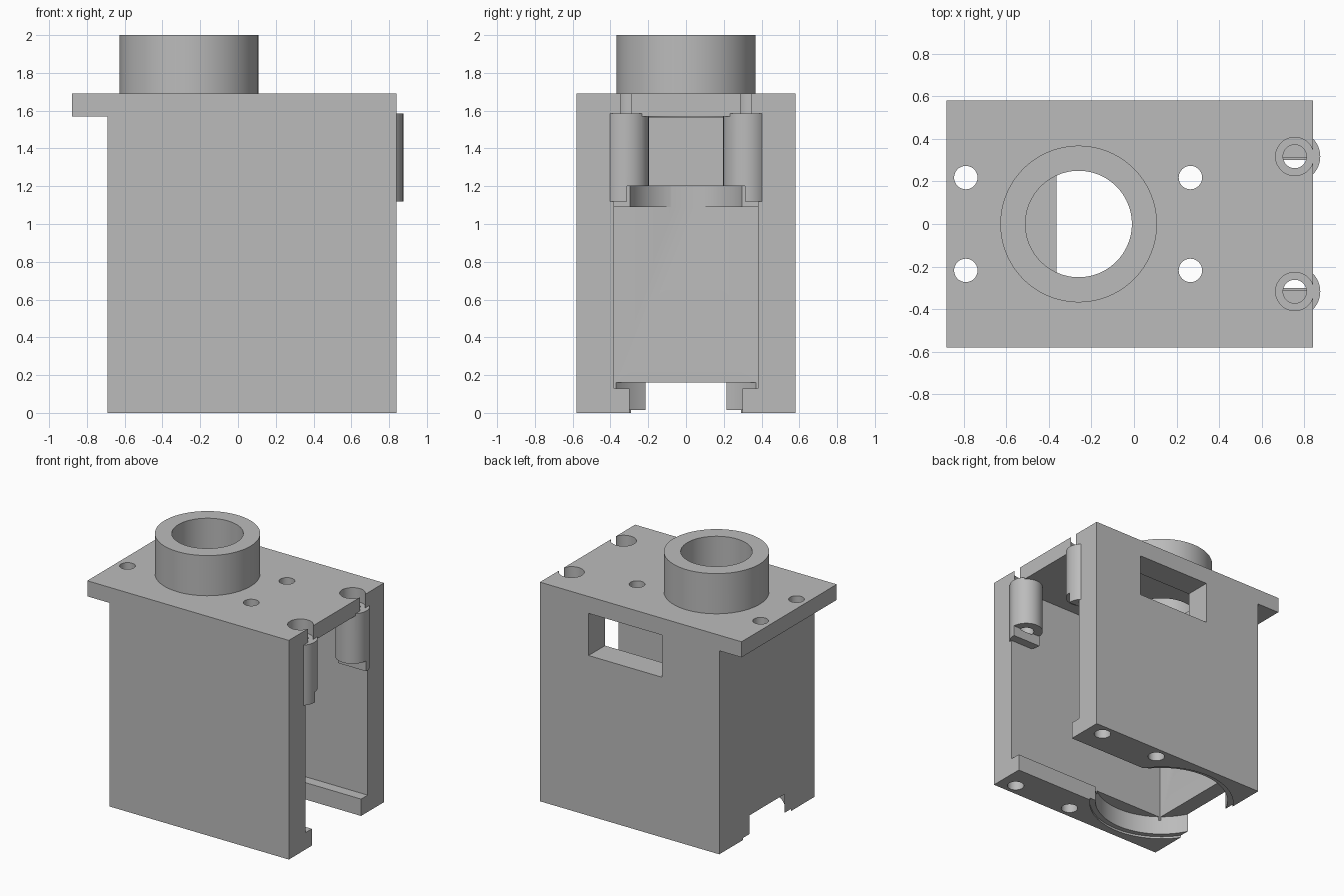
import bpy, bmesh, math
from mathutils import Matrix

if "Cube" in bpy.data.objects:
    bpy.data.objects.remove(bpy.data.objects["Cube"], do_unlink=True)

grey = bpy.data.materials.new("plain grey")
grey.use_nodes = True
COLOUR = (0.5, 0.5, 0.5, 1)
grey.diffuse_color = COLOUR
grey.node_tree.nodes["Principled BSDF"].inputs["Base Color"].default_value = COLOUR


def finish(bm, name):
    bmesh.ops.recalc_face_normals(bm, faces=bm.faces)
    mesh = bpy.data.meshes.new(name)
    bm.to_mesh(mesh)
    bm.free()
    mesh.materials.append(grey)
    obj = bpy.data.objects.new(name, mesh)
    bpy.context.collection.objects.link(obj)
    return obj


def box(name, x, y, z):
    bm = bmesh.new()
    bmesh.ops.create_cube(bm, size=1)
    for v in bm.verts:
        for i, (lo, hi) in enumerate((x, y, z)):
            v.co[i] = hi if v.co[i] > 0 else lo
    return finish(bm, name)


def cylinder(name, x, y, r, z, sides=48):
    bm = bmesh.new()
    bmesh.ops.create_cone(bm, cap_ends=True, segments=sides, radius1=r, radius2=r,
                          depth=z[1] - z[0],
                          matrix=Matrix.Translation((x, y, (z[0] + z[1]) / 2)))
    return finish(bm, name)


def combine(target, other, operation):
    mod = target.modifiers.new("combine", "BOOLEAN")
    mod.operation, mod.solver, mod.object = operation, "EXACT", other
    bpy.ops.object.select_all(action="DESELECT")
    bpy.context.view_layer.objects.active = target
    target.select_set(True)
    bpy.ops.object.modifier_apply(modifier=mod.name)
    bpy.data.objects.remove(other, do_unlink=True)


def cut(target, other):
    combine(target, other, "DIFFERENCE")


def join(target, other):
    combine(target, other, "UNION")


LEFT, RIGHT, BACK = -0.69, 0.84, -0.565
CEILING, TOP = 1.57, 1.69
AXIS = -0.26

# Outer shell with the overhanging top plate
bm = bmesh.new()
profile = [(LEFT, 0), (RIGHT, 0), (RIGHT, TOP), (-0.88, TOP), (-0.88, CEILING), (LEFT, CEILING)]
face = bm.faces.new([bm.verts.new((x, -0.58, z)) for x, z in profile])
side = bmesh.ops.extrude_face_region(bm, geom=[face])["geom"]
bmesh.ops.translate(bm, vec=(0, 1.16, 0),
                    verts=[g for g in side if isinstance(g, bmesh.types.BMVert)])
housing = finish(bm, "housing")

# Inner cavity, bottom slot between the lips, round bottom recess
cut(housing, box("cavity", (BACK, 1), (-0.38, 0.38), (0.13, CEILING)))
cut(housing, box("slot", (BACK, 1), (-0.3, 0.3), (-0.1, 0.2)))
cut(housing, cylinder("recess", AXIS, 0, 0.48, (-0.1, 0.16), 96))
cut(housing, cylinder("recess_step", AXIS, 0, 0.52, (-0.1, 0.016), 96))

# Inner block with a round pocket underneath
block = box("inner_block", (-0.62, -0.365), (-0.42, 0.42), (1.09, 1.62))
cut(block, cylinder("pocket", AXIS, 0, 0.315, (1, 1.2), 96))
join(housing, block)

# Collar and its bore
join(housing, cylinder("collar", AXIS, 0, 0.368, (1.62, 2), 96))
cut(housing, cylinder("bore", AXIS, 0, 0.25, (1.566, 2.1), 96))

# Window in the back wall
cut(housing, box("window", (-0.2, 0.425), (0.3, 0.7), (1.235, 1.56)))

for s in (-1, 1):
    # Screw boss with a half tab below it
    y = 0.317 * s
    boss = cylinder("screw_boss", 0.755, y, 0.12, (1.12, 1.585))
    cut(boss, box("tab_notch", (0.5, 1), sorted((0, 0.312 * s)), (1, 1.2)))
    join(housing, boss)
    cut(housing, cylinder("counterbore", 0.755, y, 0.09, (1.585, 1.8)))
    cut(housing, cylinder("screw_hole", 0.755, y, 0.055, (1.19, 1.7)))
    # Mounting holes in the plate, and blind holes in the wall bottoms
    for x in (-0.79, 0.265):
        cut(housing, cylinder("mount_hole", x, 0.218 * s, 0.055, (1.5, 1.8)))
    for x in (0.71, 0.2):
        cut(housing, cylinder("foot_hole", x, 0.49 * s, 0.06, (-0.1, 0.3)))

bpy.ops.object.select_all(action="DESELECT")
housing.select_set(True)
bpy.context.view_layer.objects.active = housing
bpy.ops.object.shade_smooth_by_angle(angle=math.radians(30))
